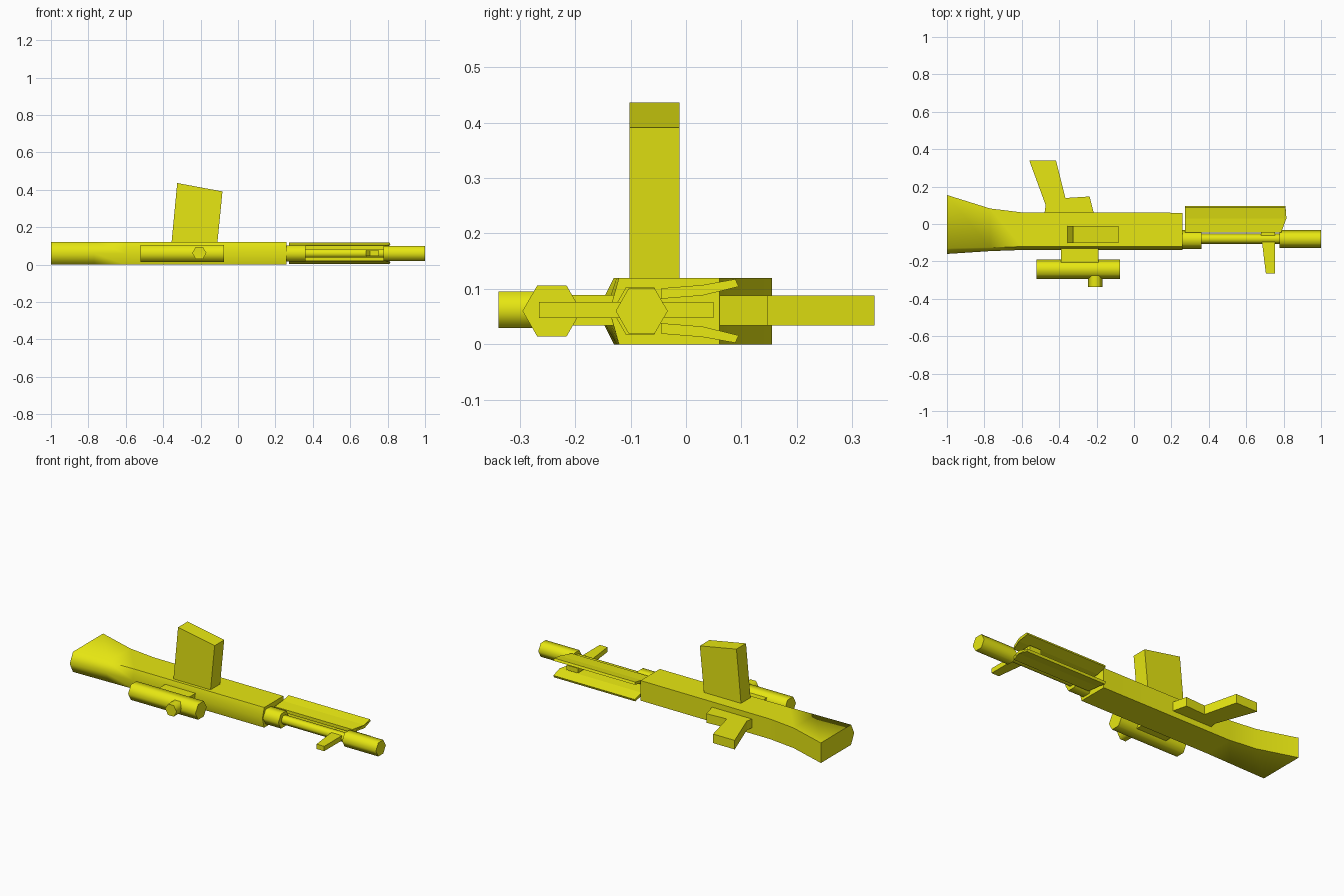
import bpy, bmesh, math

if "Cube" in bpy.data.objects:
    bpy.data.objects.remove(bpy.data.objects["Cube"])

yellow = bpy.data.materials.new("yellow")
yellow.diffuse_color = (0.8, 0.8, 0.006, 1)
yellow.use_nodes = True
yellow.node_tree.nodes["Principled BSDF"].inputs["Base Color"].default_value = yellow.diffuse_color
MID = 0.06  # mid-height of the model lying on its side


def loft(name, rings, smooth=None):
    """Closed solid through matching rings of 3D points."""
    bm = bmesh.new()
    vs = [[bm.verts.new(p) for p in r] for r in rings]
    n = len(vs[0])
    for a, b in zip(vs, vs[1:]):
        for i in range(n):
            j = (i + 1) % n
            bm.faces.new((a[i], a[j], b[j], b[i]))
    bm.faces.new(vs[0][::-1])
    bm.faces.new(vs[-1])
    bmesh.ops.recalc_face_normals(bm, faces=bm.faces)
    me = bpy.data.meshes.new(name)
    bm.to_mesh(me)
    bm.free()
    me.materials.append(yellow)
    ob = bpy.data.objects.new(name, me)
    bpy.context.collection.objects.link(ob)
    if smooth:
        bpy.context.view_layer.objects.active = ob
        ob.select_set(True)
        bpy.ops.object.shade_smooth_by_angle(angle=math.radians(smooth))
        ob.select_set(False)
    return ob


def plate(name, pts, z0, z1):
    """Top-view outline extruded in z."""
    return loft(name, [[(x, y, z) for x, y in pts] for z in (z0, z1)])


def hexagon(r):
    return [(r * math.cos(i * math.pi / 3), r * math.sin(i * math.pi / 3)) for i in range(6)]


def tube(name, x0, x1, y, r):
    """Hexagonal tube along x."""
    return loft(name, [[(x, y + a, MID + b) for a, b in hexagon(r)] for x in (x0, x1)], 65)


# Stock and receiver: pentagon section, flared at the butt
# (x, upper edge, chamfer start, ridge)
sections = [(-1, 0.155, -0.13, -0.16), (-0.77, 0.083, -0.125, -0.145),
            (-0.60, 0.062, -0.121, -0.139), (0.258, 0.06, -0.121, -0.138)]
loft("stock_and_receiver",
     [[(x, u, 0), (x, u, 0.12), (x, c, 0.12), (x, r, MID), (x, c, 0)]
      for x, u, c, r in sections], 70)

# Barrel parts
tube("barrel_collar", 0.25, 0.36, -0.083, 0.05)
tube("barrel", 0.35, 0.79, -0.079, 0.027)
tube("muzzle", 0.777, 1.0, -0.08, 0.047)

# Two bent handguard panels with a slanted front end: (y, height off middle, front x)
panel = [(-0.045, 0.041, 0.787), (0.03, 0.047, 0.815), (0.089, 0.0575, 0.81),
         (0.095, 0.044, 0.81), (0.03, 0.028, 0.815), (-0.045, 0.022, 0.787)]
for side, s in (("upper", 1), ("lower", -1)):
    loft(side + "_handguard_panel",
         [[(0.273, y, MID + s * h) for y, h, _ in panel],
          [(x, y, MID + s * h) for y, h, x in panel]])

# Front sight post
plate("front_sight", [(0.68, 0.05), (0.755, 0.05), (0.755, -0.265),
                      (0.705, -0.265), (0.68, -0.06)], 0.047, 0.076)

# Scope, its mount and adjusting knob
tube("scope", -0.52, -0.075, -0.242, 0.053)
plate("scope_mount", [(-0.39, -0.12), (-0.19, -0.12), (-0.19, -0.21), (-0.39, -0.21)],
      0.034, 0.089)
loft("scope_knob", [[(-0.207 + a, y, 0.062 + b) for a, b in hexagon(0.038)]
                    for y in (-0.25, -0.338)], 65)

# Pistol grip with trigger guard
plate("grip", [(-0.56, 0.34), (-0.417, 0.34), (-0.367, 0.139), (-0.237, 0.147),
               (-0.213, 0.05), (-0.48, 0.05), (-0.472, 0.10)], 0.034, 0.088)

# Slanted box magazine
mag = [(-0.357, 0.1), (-0.325, 0.436), (-0.083, 0.391), (-0.112, 0.1)]
loft("magazine", [[(x, y, z) for x, z in mag] for y in (-0.102, -0.012)])
